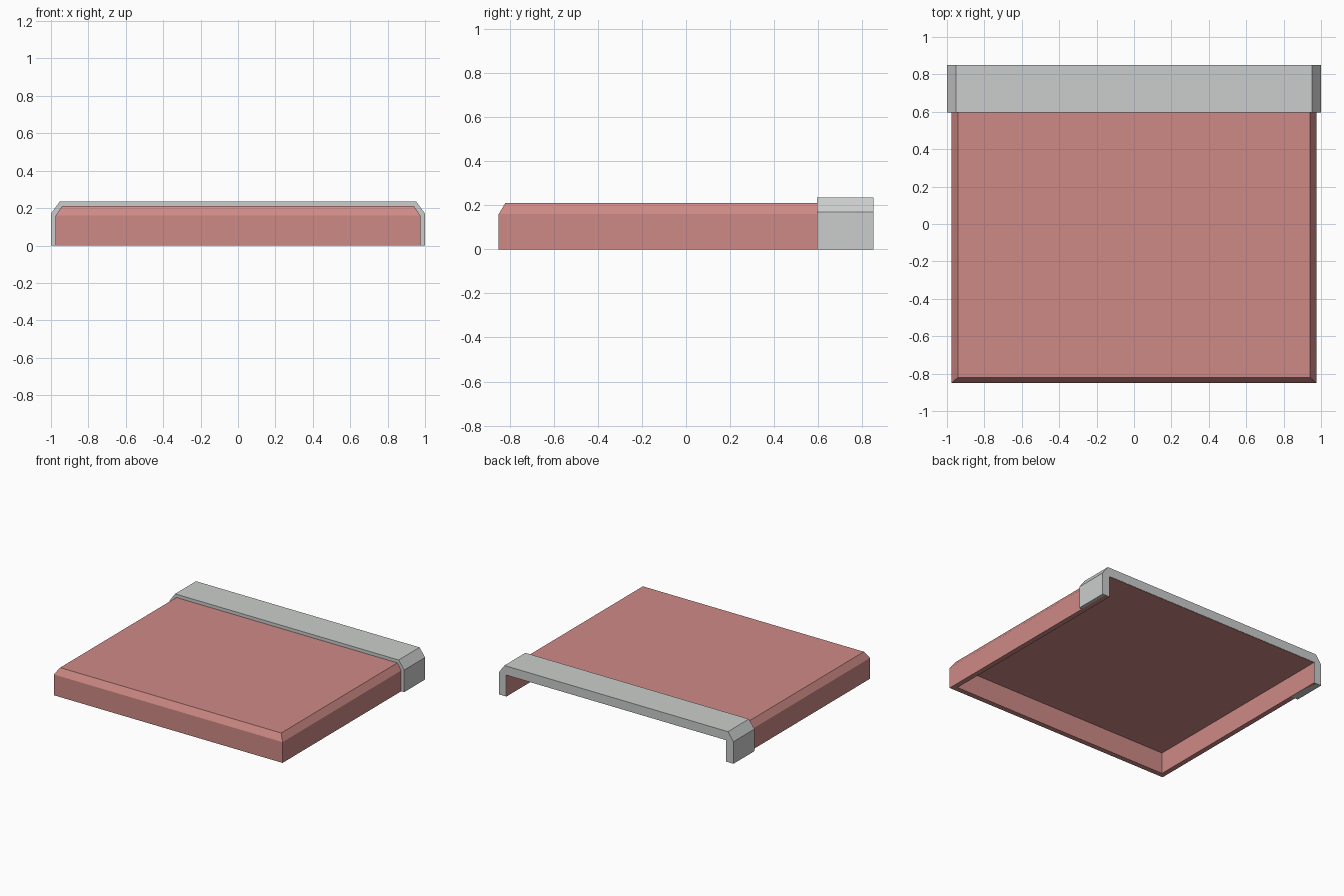
import bpy
import bmesh

if "Cube" in bpy.data.objects:
    bpy.data.objects.remove(bpy.data.objects["Cube"])


def material(name, colour):
    m = bpy.data.materials.new(name)
    m.diffuse_color = (*colour, 1)
    m.use_nodes = True
    m.node_tree.nodes["Principled BSDF"].inputs["Base Color"].default_value = m.diffuse_color
    return m


def finish(name, bm, mat):
    bmesh.ops.recalc_face_normals(bm, faces=bm.faces)
    me = bpy.data.meshes.new(name)
    bm.to_mesh(me)
    bm.free()
    me.materials.append(mat)
    ob = bpy.data.objects.new(name, me)
    bpy.context.collection.objects.link(ob)
    return ob


red = material("dusty red", (0.62, 0.255, 0.237))
grey = material("light grey", (0.60, 0.615, 0.605))

# Tray cover: hollow, open below and at the back, chamfered on three top edges
BACK = 0.848
levels = [  # half width, front y, height: inside up, around the rim, outside up
    (0.936, -0.81, 0.164),
    (0.936, -0.81, 0.0),
    (0.975, -0.85, 0.0),
    (0.975, -0.85, 0.16),
    (0.942, -0.82, 0.21),
]
bm = bmesh.new()
rings = [[bm.verts.new(p) for p in
          ((-w, BACK, z), (-w, f, z), (w, f, z), (w, BACK, z))]
         for w, f, z in levels]
for a, b in zip(rings, rings[1:]):
    for i in range(3):
        bm.faces.new((a[i], a[i + 1], b[i + 1], b[i]))
bm.faces.new(rings[0])
bm.faces.new(rings[-1])
# Back rim closing the shell thickness
bm.faces.new([r[0] for r in rings] + [r[3] for r in reversed(rings)])
finish("cover", bm, red)

# Back band: chamfered arch wrapped around the rear of the cover
half = [(0.938, 0.166), (0.938, 0.0), (1.0, 0.0), (1.0, 0.17), (0.953, 0.235)]
profile = half + [(-x, z) for x, z in reversed(half)]
bm = bmesh.new()
face = bm.faces.new([bm.verts.new((x, 0.595, z)) for x, z in profile])
out = bmesh.ops.extrude_face_region(bm, geom=[face], use_keep_orig=True)
moved = [v for v in out["geom"] if isinstance(v, bmesh.types.BMVert)]
bmesh.ops.translate(bm, verts=moved, vec=(0, 0.255, 0))
finish("back_band", bm, grey)
